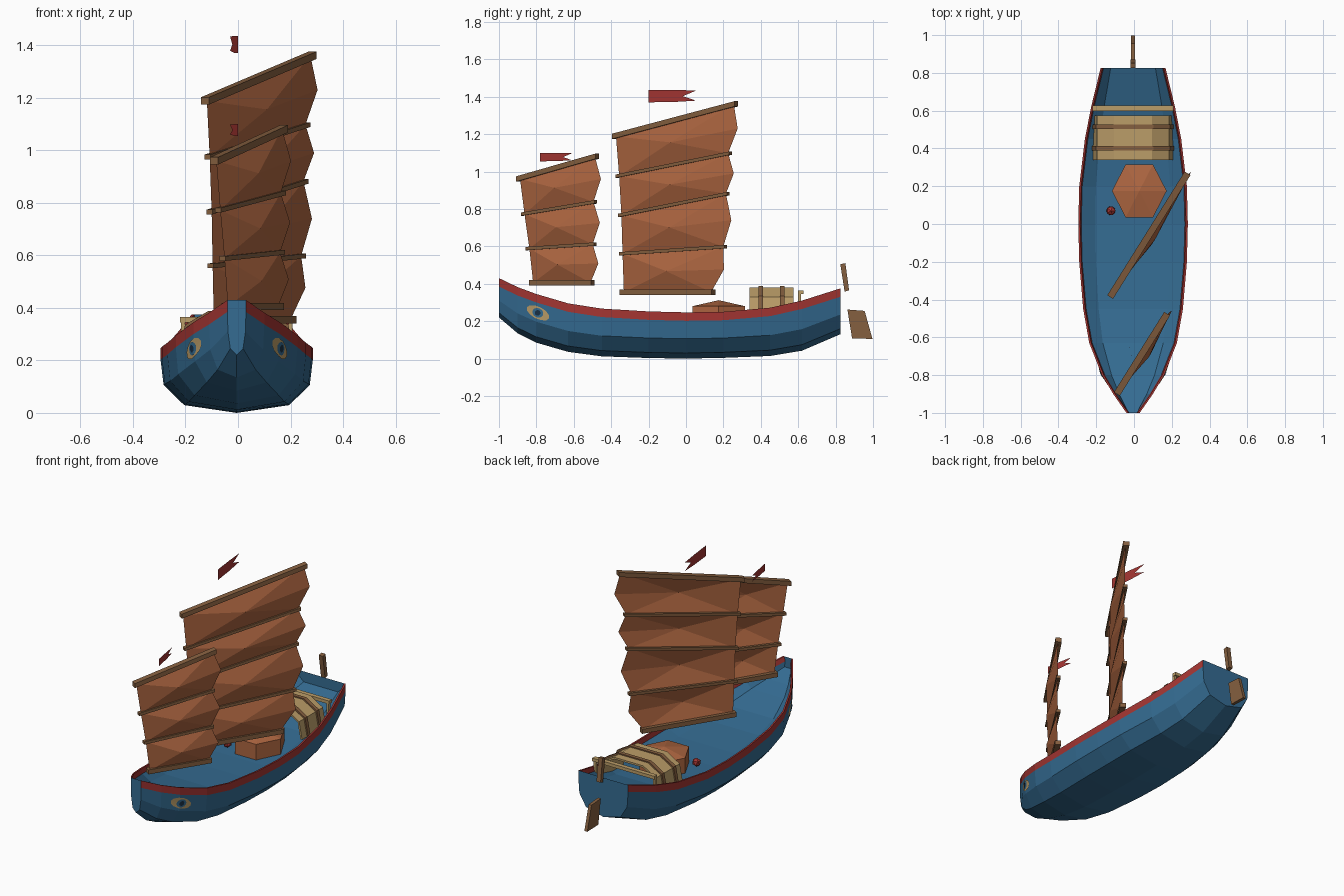
import bpy, bmesh, math
from mathutils import Vector
from mathutils.bvhtree import BVHTree

cube = bpy.data.objects.get("Cube")
if cube:
    bpy.data.objects.remove(cube)


def material(name, color):
    m = bpy.data.materials.new(name)
    m.use_nodes = True
    m.diffuse_color = (*color, 1)
    m.node_tree.nodes["Principled BSDF"].inputs["Base Color"].default_value = (*color, 1)
    return m


BLUE = material("hull blue", (.035, .15, .29))
RED = material("rail red", (.37, .036, .032))
CLOTH = material("sail rust", (.42, .132, .052))
WOOD = material("wood brown", (.235, .115, .05))
TAN = material("reed tan", (.5, .34, .14))
DARK = material("eye dark", (.01, .03, .06))


def make(name, verts, faces, *mats, rule=None):
    me = bpy.data.meshes.new(name)
    bm = bmesh.new()
    vs = [bm.verts.new(v) for v in verts]
    for i, f in enumerate(faces):
        face = bm.faces.new([vs[k] for k in f])
        face.material_index = rule(i) if rule else 0
    bmesh.ops.recalc_face_normals(bm, faces=bm.faces)
    bm.to_mesh(me)
    bm.free()
    for m in mats:
        me.materials.append(m)
    ob = bpy.data.objects.new(name, me)
    bpy.context.scene.collection.objects.link(ob)
    return ob


BOX = [(0, 1, 3, 2), (4, 5, 7, 6), (0, 1, 5, 4), (2, 3, 7, 6), (0, 2, 6, 4), (1, 3, 7, 5)]


def beam(name, p, q, side, up, mat):
    """Box from p to q; side and up are its half-extent vectors."""
    side, up = Vector(side), Vector(up)
    verts = [Vector(e) + side * a + up * b for e in (p, q) for a in (-1, 1) for b in (-1, 1)]
    return make(name, verts, BOX, mat)


def plate(name, outline, thick, mat):
    """Upright side-profile (y, z) slab centred on the keel line."""
    n = len(outline)
    verts = [(KEEL_X + s * thick, y, z) for s in (-1, 1) for y, z in outline]
    faces = [range(n), range(n, 2 * n)]
    faces += [(i, (i + 1) % n, n + (i + 1) % n, n + i) for i in range(n)]
    return make(name, verts, faces, mat)


# Hull: stations of y, half width, rail height, keel height
KEEL_X = -.005
stations = [(-1, .035, .43, .22), (-.9, .105, .382, .135), (-.8, .165, .345, .085),
            (-.63, .232, .295, .036), (-.45, .264, .267, .012), (-.2, .285, .252, .003),
            (0, .29, .247, 0), (.2, .285, .25, .004), (.45, .255, .272, .014),
            (.62, .222, .31, .042), (.825, .172, .375, .13)]
hull_verts = []
for y, w, top, keel in stations:
    h = top - keel
    half = [(0, keel), (.69 * w, keel + .12 * h), (.96 * w, keel + .43 * h),
            (w, top - .045), (w, top), (w - .01, top), (w - .016, top - .03), (.69 * w, top - .065)]
    ring = half + [(-x, z) for x, z in half[:0:-1]]
    hull_verts += [(KEEL_X + x, y, z) for x, z in ring]
N = 15
hull_faces = [(r * N + j, r * N + (j + 1) % N, (r + 1) * N + (j + 1) % N, (r + 1) * N + j)
              for r in range(len(stations) - 1) for j in range(N)]
strips = len(hull_faces)
cap = [0, 1, 2, 3, 4, 11, 12, 13, 14]
hull_faces += [cap, [k + N * (len(stations) - 1) for k in cap]]
hull = make("hull", hull_verts, hull_faces, BLUE, RED,
            rule=lambda i: int(i < strips and i % N in (3, 4, 5, 9, 10, 11)))

# Painted eyes laid on the bow planking
bm = bmesh.new()
bm.from_mesh(hull.data)
tree = BVHTree.FromBMesh(bm)
bm.free()


def eye(name, side, length, height, lift, mat):
    tilt, n, pts = math.radians(-27), 12, []
    for k in range(n + 1):
        a = math.tau * k / n
        u, v = (length * math.cos(a), height * math.sin(a)) if k < n else (0, 0)
        y = -.79 + u * math.cos(tilt) - v * math.sin(tilt)
        z = .245 + u * math.sin(tilt) + v * math.cos(tilt)
        hit, normal, _, _ = tree.ray_cast(Vector((side, y, z)), Vector((-side, 0, 0)))
        if normal.x * side < 0:
            normal = -normal
        pts.append(hit + normal * lift)
    make(name, pts, [(k, (k + 1) % n, n) for k in range(n)], mat)


for side, label in ((1, "left"), (-1, "right")):
    eye(label + "_eye_white", side, .066, .032, .003, TAN)
    eye(label + "_eye_iris", side, .03, .025, .005, BLUE)
    eye(label + "_eye_pupil", side, .015, .015, .007, DARK)

# Battened sails, each hung in a slanted upright plane
SLOPE = .626
along = Vector((SLOPE, 1, 0)).normalized()
normal = Vector((along.y, -along.x, 0))


def sail(name, mast_y, battens):
    def at(y, z):
        return Vector((SLOPE * (y - mast_y), y, z))
    rows = [(at(y0, z0), at(y1, z1)) for y0, z0, y1, z1 in battens]
    verts, faces = [], []
    for (tl, tr), (bl, br) in zip(rows, rows[1:]):
        b = len(verts)
        inset = along * .015
        leech = (tr + br) / 2 + along * .035 + normal * .012
        belly = (tl + tr + bl + br) / 4 + normal * .04
        verts += [tl + inset, tr - inset, leech, br - inset, bl + inset, belly]
        faces += [(b + k, b + (k + 1) % 5, b + 5) for k in range(5)]
    make(name + "_cloth", verts, faces, CLOTH)
    for i, (p, q) in enumerate(rows):
        ends = i in (0, len(rows) - 1)
        up = along.cross(normal) * (.014 if ends else .009)
        beam(f"{name}_batten_{i + 1}", p, q, normal * (.018 if ends else .013), up, WOOD)


sail("main_sail", -.185, [(-.387, 1.188, .268, 1.362), (-.37, .975, .238, 1.098),
                          (-.358, .765, .226, .882), (-.352, .56, .212, .598),
                          (-.345, .355, .147, .355)])
sail("fore_sail", -.755, [(-.9, .96, -.475, 1.082), (-.876, .772, -.482, .838),
                          (-.85, .588, -.486, .612), (-.83, .405, -.498, .405)])


# Swallowtail pennants
def pennant(name, y, z, length, height):
    shape = [(0, -.5), (.55, -.47), (1, -.36), (.72, 0), (1, .46), (.55, .5), (0, .5)]
    verts = [(-.03 * u, y + length * u, z + height * v) for u, v in shape]
    make(name, verts, [(0, 1, 3, 5, 6), (1, 2, 3), (3, 4, 5)], RED)


pennant("main_pennant", -.2, 1.403, .255, .066)
pennant("fore_pennant", -.78, 1.077, .17, .045)


# Arched shelter with two hoops
def arch(name, y0, y1, grow, thick, mat):
    prof = [(.205, .22), (.185, .325), (.1, .375)]
    prof = [(x + grow, z + grow) for x, z in prof]
    prof += [(-x, z) for x, z in prof[::-1]]
    verts = [(KEEL_X + x, y, z) for y in (y0, y1) for x, z in prof]
    ob = make(name, verts, [(i, i + 1, i + 7, i + 6) for i in range(5)], mat)
    mod = ob.modifiers.new("thickness", 'SOLIDIFY')
    mod.thickness = thick
    mod.offset = 0


arch("shelter_roof", .34, .575, 0, .012, TAN)
for i, y in enumerate((.4, .515)):
    arch(f"shelter_hoop_{i + 1}", y - .012, y + .012, .007, .012, WOOD)

# Gallows frame behind the shelter
beam("gallows_beam", (-.22, .613, .355), (.21, .613, .355), (0, .014, 0), (0, 0, .01), TAN)
for x, label in ((.2, "left"), (-.21, "right")):
    beam(label + "_gallows_post", (x, .607, .24), (x, .607, .348), (.008, 0, 0), (0, .009, 0), TAN)

# Six-sided deck hatch with a low pointed lid
hexagon = [(.028 + .145 * math.cos(k * math.pi / 3), .175 + .162 * math.sin(k * math.pi / 3))
           for k in range(6)]
hatch_verts = [(x, y, z) for z in (.18, .28) for x, y in hexagon] + [(.028, .175, .312)]
hatch_faces = [range(6)]
for k in range(6):
    m = (k + 1) % 6
    hatch_faces += [(k, m, m + 6, k + 6), (k + 6, m + 6, 12)]
make("deck_hatch", hatch_verts, hatch_faces, CLOTH)

# Small red float on deck
bm = bmesh.new()
bmesh.ops.create_icosphere(bm, subdivisions=1, radius=.027)
bmesh.ops.translate(bm, verts=bm.verts, vec=(-.122, .07, .215))
me = bpy.data.meshes.new("deck_float")
bm.to_mesh(me)
bm.free()
me.materials.append(RED)
bpy.context.scene.collection.objects.link(bpy.data.objects.new("deck_float", me))

# Steering gear
plate("rudder_post", [(.825, .505), (.852, .51), (.872, .365), (.848, .358)], .014, WOOD)
plate("rudder_blade", [(.863, .262), (.955, .255), (.997, .105), (.888, .108)], .01, WOOD)
